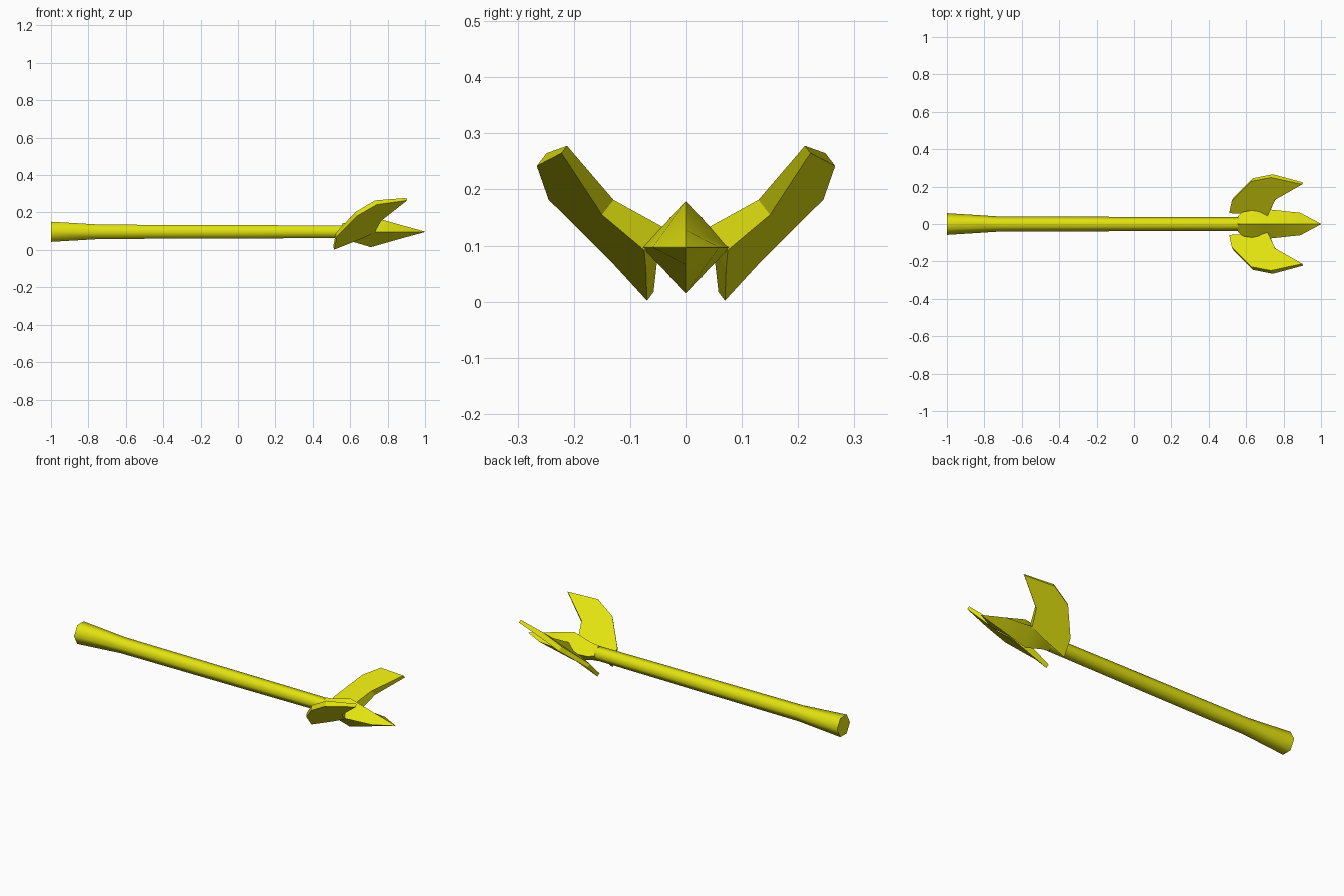
import bpy, bmesh, math
from mathutils import Vector

if "Cube" in bpy.data.objects:
    bpy.data.objects.remove(bpy.data.objects["Cube"])

gold = bpy.data.materials.new("yellow")
gold.diffuse_color = (0.76, 0.76, 0.005, 1)
gold.use_nodes = True
gold.node_tree.nodes["Principled BSDF"].inputs["Base Color"].default_value = gold.diffuse_color


def finish(name, bm, smooth):
    bmesh.ops.remove_doubles(bm, verts=bm.verts, dist=1e-5)
    bmesh.ops.recalc_face_normals(bm, faces=bm.faces)
    me = bpy.data.meshes.new(name)
    bm.to_mesh(me)
    bm.free()
    me.materials.append(gold)
    ob = bpy.data.objects.new(name, me)
    bpy.context.collection.objects.link(ob)
    bpy.context.view_layer.objects.active = ob
    ob.select_set(True)
    if smooth:
        bpy.ops.object.shade_smooth_by_angle(angle=math.radians(smooth))
    ob.select_set(False)
    return ob


def bridge(bm, rings):
    """Skin a list of point rings and cap both ends."""
    loops = [[bm.verts.new(p) for p in r] for r in rings]
    n = len(loops[0])
    for a, b in zip(loops, loops[1:]):
        for i in range(n):
            j = (i + 1) % n
            bm.faces.new((a[i], a[j], b[j], b[i]))
    bm.faces.new(loops[0])
    bm.faces.new(loops[-1])


def loft(name, sections, sides, smooth):
    """Sections are (x, half width, half height) along the x axis."""
    bm = bmesh.new()
    angles = [math.tau * i / sides for i in range(sides)]
    bridge(bm, [[(x, w * math.cos(t), 0.097 + h * math.sin(t)) for t in angles]
                for x, w, h in sections])
    return finish(name, bm, smooth)


# Shaft flaring toward the butt
loft("shaft", [(-1, 0.058, 0.062), (-0.73, 0.041, 0.044), (0.07, 0.038, 0.041),
               (0.62, 0.037, 0.038)], 6, 65)

# Diamond-section spear point
loft("spear_point", [(0.555, 0.04, 0.045), (0.58, 0.064, 0.047), (0.61, 0.07, 0.052),
                     (0.71, 0.079, 0.082), (0.89, 0.06, 0.031), (1.0, 0.001, 0.001)], 4, 30)

# Side blades: outer outline point plus thickness toward the inner side
outline = [(0.515, 0.07, 0.002, 0.02), (0.53, 0.137, 0.075, 0.022),
           (0.637, 0.245, 0.182, 0.028), (0.742, 0.266, 0.242, 0.03),
           (0.905, 0.222, 0.265, 0.017), (0.765, 0.15, 0.155, 0.035),
           (0.73, 0.075, 0.092, 0.055), (0.66, 0.072, 0.06, 0.037)]
normal = Vector((0.289, 0.583, -0.759))
for side, label in ((1, "left"), (-1, "right")):
    outer = [Vector(p[:3]) for p in outline]
    inner = [v - normal * p[3] for v, p in zip(outer, outline)]
    bm = bmesh.new()
    bridge(bm, [[(v.x, v.y * side, v.z) for v in ring] for ring in (outer, inner)])
    finish(label + "_blade", bm, 0)
